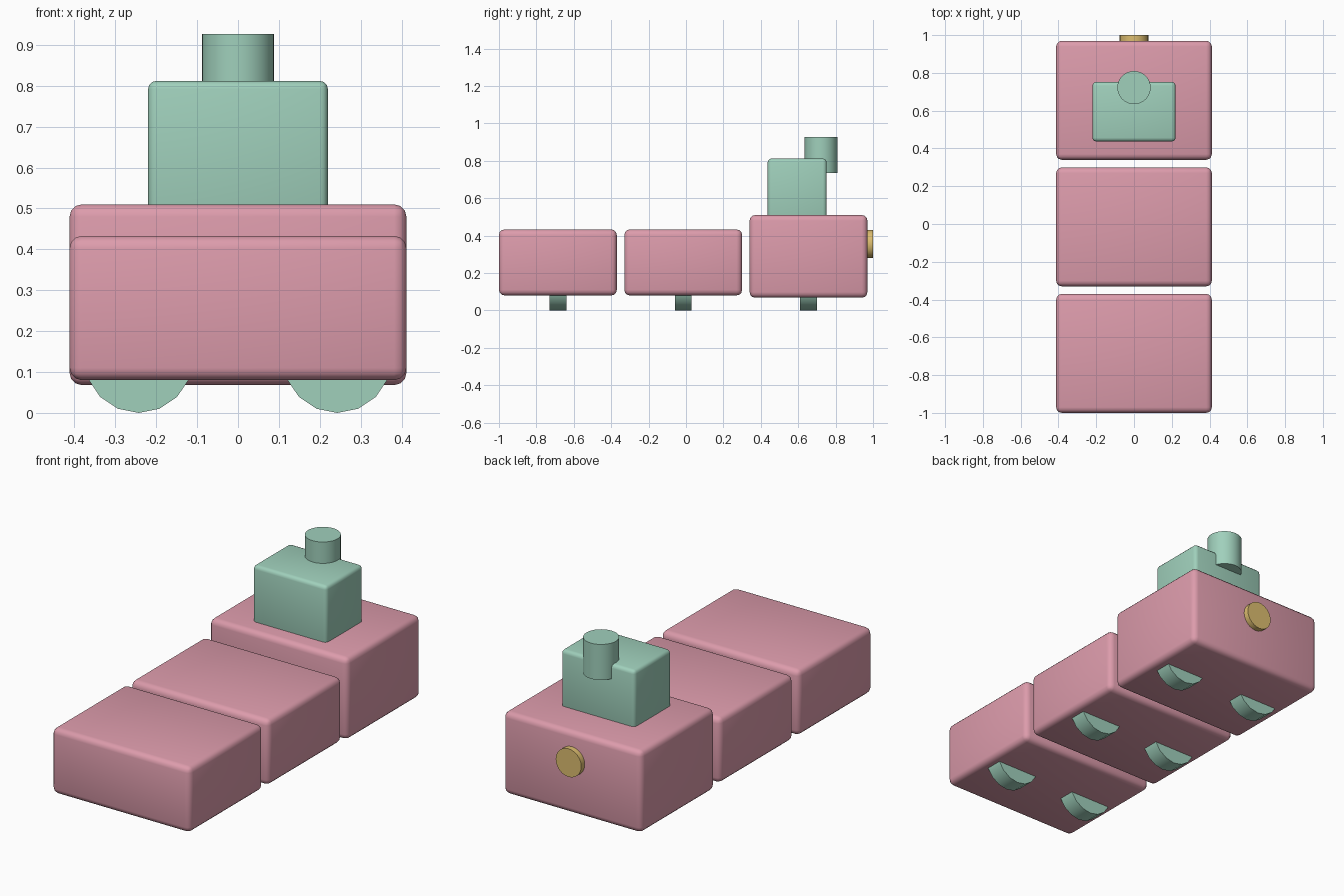
import bpy, math

if "Cube" in bpy.data.objects:
    bpy.data.objects.remove(bpy.data.objects["Cube"])


def material(name, rgb):
    m = bpy.data.materials.new(name)
    m.diffuse_color = (*rgb, 1)
    m.use_nodes = True
    m.node_tree.nodes["Principled BSDF"].inputs["Base Color"].default_value = m.diffuse_color
    return m


PINK = material("dusty pink", (0.72, 0.33, 0.41))
GREEN = material("mint green", (0.35, 0.63, 0.50))
GOLD = material("brass", (0.72, 0.51, 0.16))


def finish(obj, name, mat):
    obj.name = name
    obj.data.materials.append(mat)
    bpy.ops.object.shade_smooth_by_angle(angle=math.radians(35))


def rounded_box(name, x, y, z, bevel, mat):
    """Bevelled box spanning the given (min, max) ranges."""
    spans = (x, y, z)
    bpy.ops.mesh.primitive_cube_add(size=1, location=[(a + b) / 2 for a, b in spans])
    obj = bpy.context.object
    obj.scale = [b - a for a, b in spans]
    bpy.ops.object.transform_apply(location=False, rotation=False, scale=True)
    mod = obj.modifiers.new("rounded edges", 'BEVEL')
    mod.width = bevel
    mod.segments = 3
    bpy.ops.object.modifier_apply(modifier=mod.name)
    finish(obj, name, mat)


def cylinder(name, loc, radius, depth, sides, mat, along_y=False):
    rot = (math.pi / 2, 0, 0) if along_y else (0, 0, 0)
    bpy.ops.mesh.primitive_cylinder_add(vertices=sides, radius=radius, depth=depth,
                                        location=loc, rotation=rot)
    finish(bpy.context.object, name, mat)


# Two wagons and the engine body: name, centre y, bottom, top
for part, y, low, high in (("rear_wagon", -0.685, 0.08, 0.433),
                           ("middle_wagon", -0.015, 0.08, 0.433),
                           ("engine_body", 0.655, 0.068, 0.51)):
    rounded_box(part, (-0.412, 0.412), (y - 0.315, y + 0.315), (low, high), 0.03, PINK)
    # Pair of wheels sunk into the underside
    for side, x in (("left", -0.243), ("right", 0.243)):
        cylinder(f"{part}_wheel_{side}", (x, y, 0.133), 0.133, 0.09, 16, GREEN, True)

# Cab, chimney and headlamp
rounded_box("cab", (-0.22, 0.22), (0.437, 0.752), (0.46, 0.812), 0.02, GREEN)
cylinder("chimney", (0, 0.722, 0.831), 0.088, 0.192, 32, GREEN)
cylinder("headlamp", (0, 0.975, 0.355), 0.076, 0.05, 24, GOLD, True)
